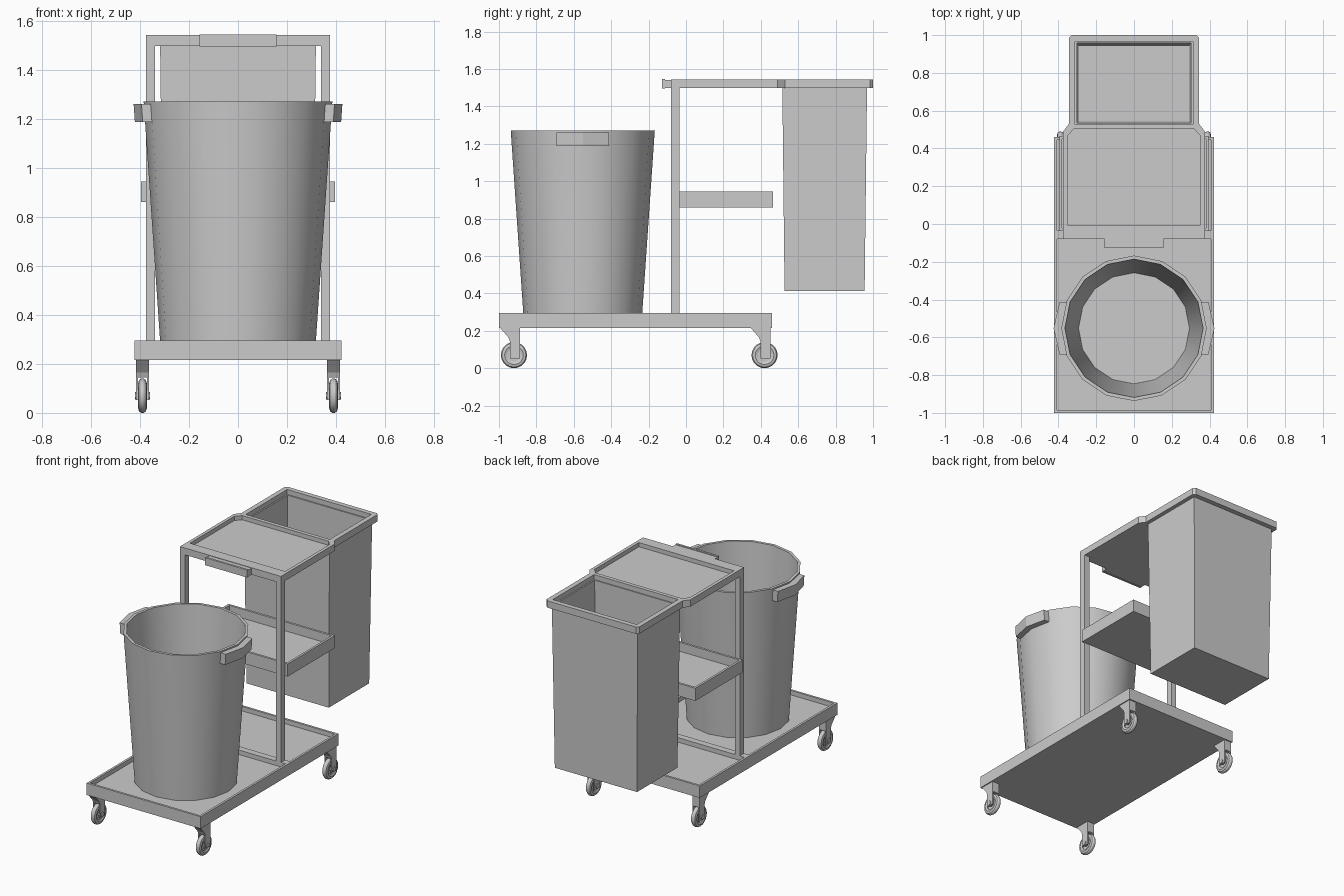
import bpy, bmesh
from math import sin, cos, pi, radians

if "Cube" in bpy.data.objects:
    bpy.data.objects.remove(bpy.data.objects["Cube"])


def loft(name, loops, closed=False, smooth=False):
    """Skin a list of equal-length point loops; cap both ends or close into a ring."""
    bm = bmesh.new()
    rings = [[bm.verts.new(p) for p in loop] for loop in loops]
    pairs = list(zip(rings, rings[1:]))
    if closed:
        pairs.append((rings[-1], rings[0]))
    else:
        bm.faces.new(rings[0])
        bm.faces.new(rings[-1])
    for a, b in pairs:
        n = len(a)
        for i in range(n):
            j = (i + 1) % n
            bm.faces.new((a[i], a[j], b[j], b[i]))
    bmesh.ops.recalc_face_normals(bm, faces=bm.faces)
    mesh = bpy.data.meshes.new(name)
    bm.to_mesh(mesh)
    bm.free()
    ob = bpy.data.objects.new(name, mesh)
    bpy.context.collection.objects.link(ob)
    if smooth:
        select(ob)
        bpy.ops.object.shade_smooth_by_angle(angle=radians(30))
    return ob


def select(ob):
    bpy.ops.object.select_all(action='DESELECT')
    bpy.context.view_layer.objects.active = ob
    ob.select_set(True)


def rect(x, y0, y1):
    return [(-x, y0), (x, y0), (x, y1), (-x, y1)]


def at_z(pts, z):
    return [(x, y, z) for x, y in pts]


def prism(name, pts, z0, z1):
    return loft(name, [at_z(pts, z0), at_z(pts, z1)])


def box(name, x0, x1, y0, y1, z0, z1):
    return prism(name, [(x0, y0), (x1, y0), (x1, y1), (x0, y1)], z0, z1)


def side_prism(name, pts, x0, x1):
    """Extrude a (y, z) profile along x."""
    return loft(name, [[(x, y, z) for y, z in pts] for x in (x0, x1)])


def carve(ob, pts, z0, z1):
    """Cut a pocket out of a part."""
    cutter = prism("pocket_cutter", pts, z0, z1)
    cutter.hide_render = True
    mod = ob.modifiers.new("pocket", 'BOOLEAN')
    mod.operation, mod.solver, mod.object = 'DIFFERENCE', 'EXACT', cutter
    select(ob)
    bpy.ops.object.modifier_apply(modifier=mod.name)
    bpy.data.objects.remove(cutter)


# Base tray with two shallow compartments
base = prism("base_tray", rect(0.423, -1.0, 0.46), 0.215, 0.295)
carve(base, rect(0.408, -0.985, -0.08), 0.265, 0.4)
carve(base, rect(0.408, -0.035, 0.445), 0.265, 0.4)

# Middle shelf
shelf = prism("middle_shelf", rect(0.395, -0.037, 0.465), 0.86, 0.945)
carve(shelf, rect(0.38, -0.022, 0.45), 0.885, 1.1)

# Top frame: shallow tray in front, open bin rim behind
half = [(0.375, -0.08), (0.375, 0.49), (0.345, 0.53), (0.345, 0.985), (0.33, 1.0)]
top = prism("top_frame", half + [(-x, y) for x, y in reversed(half)], 1.497, 1.543)
half = [(0.353, -0.005), (0.353, 0.465), (0.32, 0.502)]
carve(top, half + [(-x, y) for x, y in reversed(half)], 1.515, 1.7)
carve(top, rect(0.312, 0.528, 0.967), 1.4, 1.7)

# Push handle on the front of the top frame
box("push_handle", -0.157, 0.157, -0.115, -0.078, 1.497, 1.54)
box("push_handle_lip", -0.157, 0.157, -0.127, -0.113, 1.495, 1.545)

# Rear bin, tapered and hollow
loft("rear_bin", [at_z(rect(0.305, 0.527, 0.955), 0.412),
                  at_z(rect(0.318, 0.515, 0.968), 1.51),
                  at_z(rect(0.303, 0.535, 0.958), 1.51),
                  at_z(rect(0.293, 0.542, 0.942), 0.43)])


# Round bucket, 16 sides
def circle(r, z, n=16):
    return [(r * cos(2 * pi * i / n), -0.552 + r * sin(2 * pi * i / n), z) for i in range(n)]


loft("bucket", [circle(0.316, 0.265), circle(0.385, 1.27),
                circle(0.366, 1.27), circle(0.294, 0.29)], smooth=True)


# Casters: ring-shaped wheel, hub, fork
def wheel_ring(cx, cy, r, dx, n=20):
    return [(cx + dx, cy + r * cos(2 * pi * i / n), 0.07 + r * sin(2 * pi * i / n))
            for i in range(n)]


def caster(tag, cx, cy):
    profile = [(0.036, -0.013), (0.05, -0.018), (0.064, -0.014), (0.07, -0.005),
               (0.07, 0.005), (0.064, 0.014), (0.05, 0.018), (0.036, 0.013)]
    loft("wheel_" + tag, [wheel_ring(cx, cy, r, d) for r, d in profile], True, True)
    loft("wheel_disc_" + tag, [wheel_ring(cx, cy, 0.038, d) for d in (-0.006, 0.006)], smooth=True)
    loft("axle_" + tag, [wheel_ring(cx, cy, 0.016, d, 12) for d in (-0.031, 0.031)], smooth=True)
    side_prism("fork_crown_" + tag, [(cy - 0.075, 0.217), (cy + 0.032, 0.217),
                                     (cy + 0.032, 0.145), (cy - 0.022, 0.145),
                                     (cy - 0.03, 0.165)], cx - 0.026, cx + 0.026)
    for k, s in (("a", -1), ("b", 1)):
        x0, x1 = sorted((cx + s * 0.019, cx + s * 0.026))
        box("fork_leg_%s_%s" % (tag, k), x0, x1, cy - 0.022, cy + 0.032, 0.052, 0.147)


# Mirrored parts: posts, bucket handles, casters
for side, s in (("left", -1), ("right", 1)):
    x0, x1 = sorted((s * 0.338, s * 0.375))
    box("post_" + side, x0, x1, -0.08, -0.035, 0.255, 1.5)
    grip = [(0.345, -0.14), (0.394, -0.14), (0.426, 0), (0.394, 0.14), (0.345, 0.14), (0.375, 0)]
    loft("bucket_handle_" + side,
         [[(s * (x - d), y - 0.552, z) for x, y in grip] for d, z in ((0.005, 1.187), (0, 1.26))])
    for end, cy in (("front", -0.92), ("back", 0.42)):
        caster(end + "_" + side, s * 0.39, cy)
